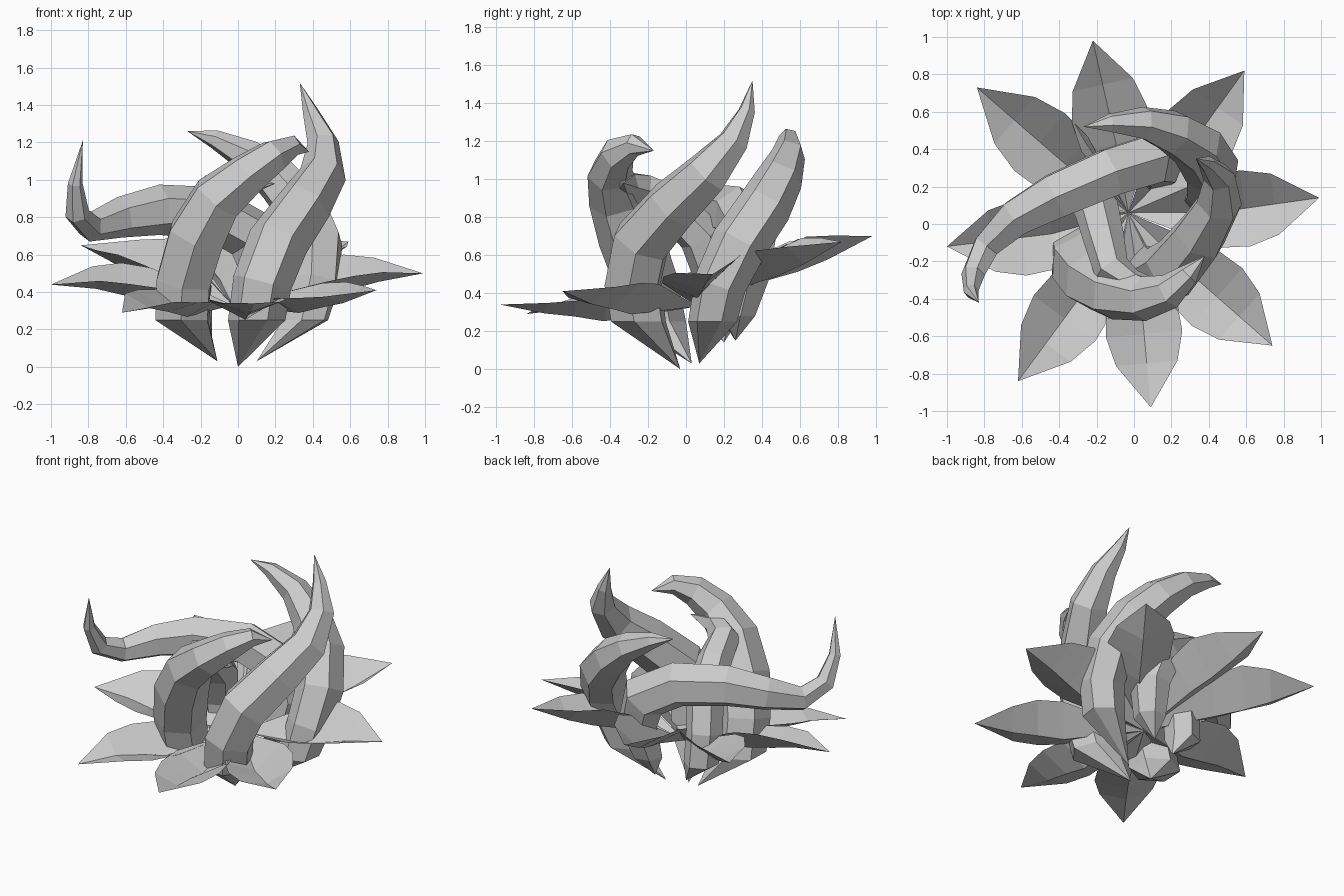
import bpy, bmesh, math
from mathutils import Vector

grey = bpy.data.materials.new("plain_grey")
grey.diffuse_color = (0.6, 0.6, 0.6, 1)


def finish(name, bm):
    bmesh.ops.recalc_face_normals(bm, faces=bm.faces)
    mesh = bpy.data.meshes.new(name)
    bm.to_mesh(mesh)
    bm.free()
    mesh.materials.append(grey)
    ob = bpy.data.objects.new(name, mesh)
    bpy.context.collection.objects.link(ob)
    return ob


def loft(name, start, rings, end, closed=True):
    """Skin a series of equal rows, brought to a point at each end."""
    bm = bmesh.new()
    a, b = bm.verts.new(start), bm.verts.new(end)
    rows = [[bm.verts.new(p) for p in r] for r in rings]
    n = len(rows[0])
    for i in range(n if closed else n - 1):
        j = (i + 1) % n
        bm.faces.new((a, rows[0][j], rows[0][i]))
        bm.faces.new((b, rows[-1][i], rows[-1][j]))
        for r, s in zip(rows, rows[1:]):
            bm.faces.new((r[i], r[j], s[j], s[i]))
    return finish(name, bm)


def tentacle(name, path, sides=6):
    """Path points are x, y, z, radius; both ends taper to a point."""
    pts = [Vector(p[:3]) for p in path]
    rings, old = [], Vector((0, 0, 1))
    u = Vector((pts[1].x, pts[1].y, 0)).normalized()
    for k in range(1, len(pts) - 1):
        t = (pts[k + 1] - pts[k - 1]).normalized()
        if k == 1:
            t = Vector((0, 0, 1))
        u = old.rotation_difference(t) @ u
        u = (u - t * u.dot(t)).normalized()
        v, old = t.cross(u), t
        rad = path[k][3]
        rings.append([pts[k] + rad * (u * math.cos(w) + v * math.sin(w))
                      for w in (2 * math.pi * i / sides for i in range(sides))])
    return loft(name, pts[0], rings, pts[-1])


# Ring of eight pointed leaves, folded into a groove along the middle
leaf_tips = [(0.99, 0.14, 0.50), (0.59, 0.82, 0.67), (-0.22, 0.98, 0.70), (-0.84, 0.73, 0.65),
             (-1.00, -0.12, 0.44), (-0.62, -0.84, 0.29), (0.09, -0.98, 0.34), (0.74, -0.65, 0.41)]
# fraction of length, half width, then height and tilt of the edges and of the spine
leaf_profile = [(0.44, 0.19, (0.49, 0.29), (0.36, 0.25)),
                (0.60, 0.205, (0.52, 0.28), (0.395, 0.20)),
                (0.76, 0.165, (0.52, 0.235), (0.435, 0.19))]
centre = Vector((-0.03, 0.06, 0.33))
for n, tip in enumerate(leaf_tips):
    tip = Vector(tip)
    side = Vector((-tip.y, tip.x, 0)).normalized()
    rings = []
    for f, w, edge, spine in leaf_profile:
        row = []
        for offset, (height, tilt) in ((w, edge), (0, spine), (-w, edge)):
            p = Vector((tip.x * f, tip.y * f, 0)) + side * offset
            p.z = height + tilt * p.y
            row.append(p)
        rings.append(row)
    loft(f"leaf_{n + 1}", centre, rings, tip, closed=False)

# Five swirling tentacles with pointed roots
tentacle("front_tentacle", [
    (0.0, -0.03, 0.0, 0), (0.10, -0.25, 0.25, 0.155), (0.13, -0.28, 0.45, 0.16),
    (0.215, -0.235, 0.67, 0.165), (0.35, -0.07, 0.86, 0.15), (0.455, 0.11, 1.03, 0.125),
    (0.455, 0.25, 1.20, 0.085), (0.39, 0.32, 1.36, 0.045), (0.33, 0.35, 1.52, 0)])
tentacle("left_tentacle", [
    (-0.11, 0.03, 0.03, 0), (-0.30, -0.16, 0.25, 0.16), (-0.29, -0.21, 0.46, 0.165),
    (-0.22, -0.295, 0.70, 0.17), (-0.11, -0.365, 0.90, 0.15), (0.05, -0.40, 1.03, 0.12),
    (0.19, -0.36, 1.13, 0.095), (0.29, -0.27, 1.18, 0.06), (0.38, -0.17, 1.15, 0)])
tentacle("right_tentacle", [
    (0.10, 0.07, 0.03, 0), (0.36, 0.14, 0.25, 0.13), (0.41, 0.18, 0.45, 0.14),
    (0.42, 0.28, 0.66, 0.15), (0.34, 0.41, 0.85, 0.145), (0.21, 0.49, 1.00, 0.125),
    (0.05, 0.54, 1.13, 0.09), (-0.13, 0.54, 1.22, 0.05), (-0.27, 0.52, 1.26, 0)])
tentacle("back_tentacle", [
    (0.05, 0.26, 0.15, 0), (0.10, 0.27, 0.28, 0.10), (0.14, 0.32, 0.50, 0.13),
    (0.08, 0.34, 0.70, 0.15), (-0.13, 0.275, 0.82, 0.145), (-0.42, 0.15, 0.84, 0.135),
    (-0.63, 0.035, 0.80, 0.11), (-0.79, -0.12, 0.75, 0.08), (-0.86, -0.27, 0.82, 0.065),
    (-0.87, -0.36, 0.98, 0.04), (-0.83, -0.42, 1.21, 0)])
tentacle("inner_tentacle", [
    (-0.14, 0.20, 0.14, 0), (-0.24, 0.18, 0.28, 0.11), (-0.25, 0.16, 0.48, 0.115),
    (-0.20, 0.08, 0.70, 0.12), (-0.16, -0.08, 0.86, 0.11), (-0.12, -0.24, 0.94, 0.10),
    (0.0, -0.32, 0.97, 0.075), (0.2, -0.33, 0.98, 0)])
